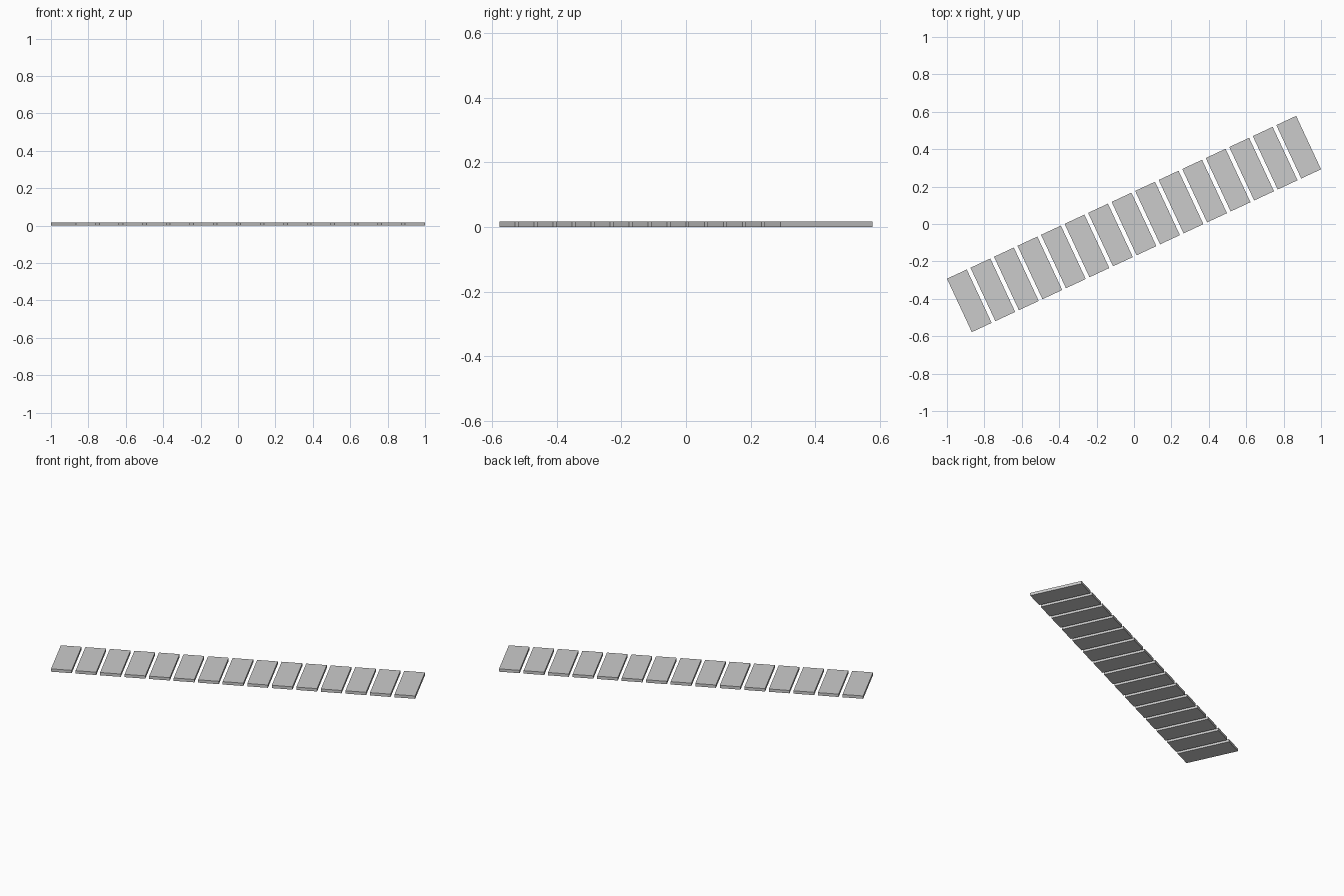
import bpy, math
from mathutils import Matrix

if "Cube" in bpy.data.objects:
    bpy.data.objects.remove(bpy.data.objects["Cube"])

COUNT = 15
WIDTH, LENGTH, THICK = 0.117, 0.315, 0.0175
PITCH = (2.06 - WIDTH) / (COUNT - 1)
ANGLE = math.radians(25)
turn = Matrix.Rotation(ANGLE, 4, 'Z')


def add_plank(index):
    offset = (index - (COUNT - 1) / 2) * PITCH
    place = turn @ Matrix.Translation((offset, 0, THICK / 2))
    bpy.ops.mesh.primitive_cube_add(size=1, location=place.translation,
                                    rotation=(0, 0, ANGLE))
    plank = bpy.context.object
    plank.name = f"walkway_plank_{index + 1:02d}"
    plank.scale = (WIDTH, LENGTH, THICK)


# Diagonal row of flat, separate planks
for i in range(COUNT):
    add_plank(i)
